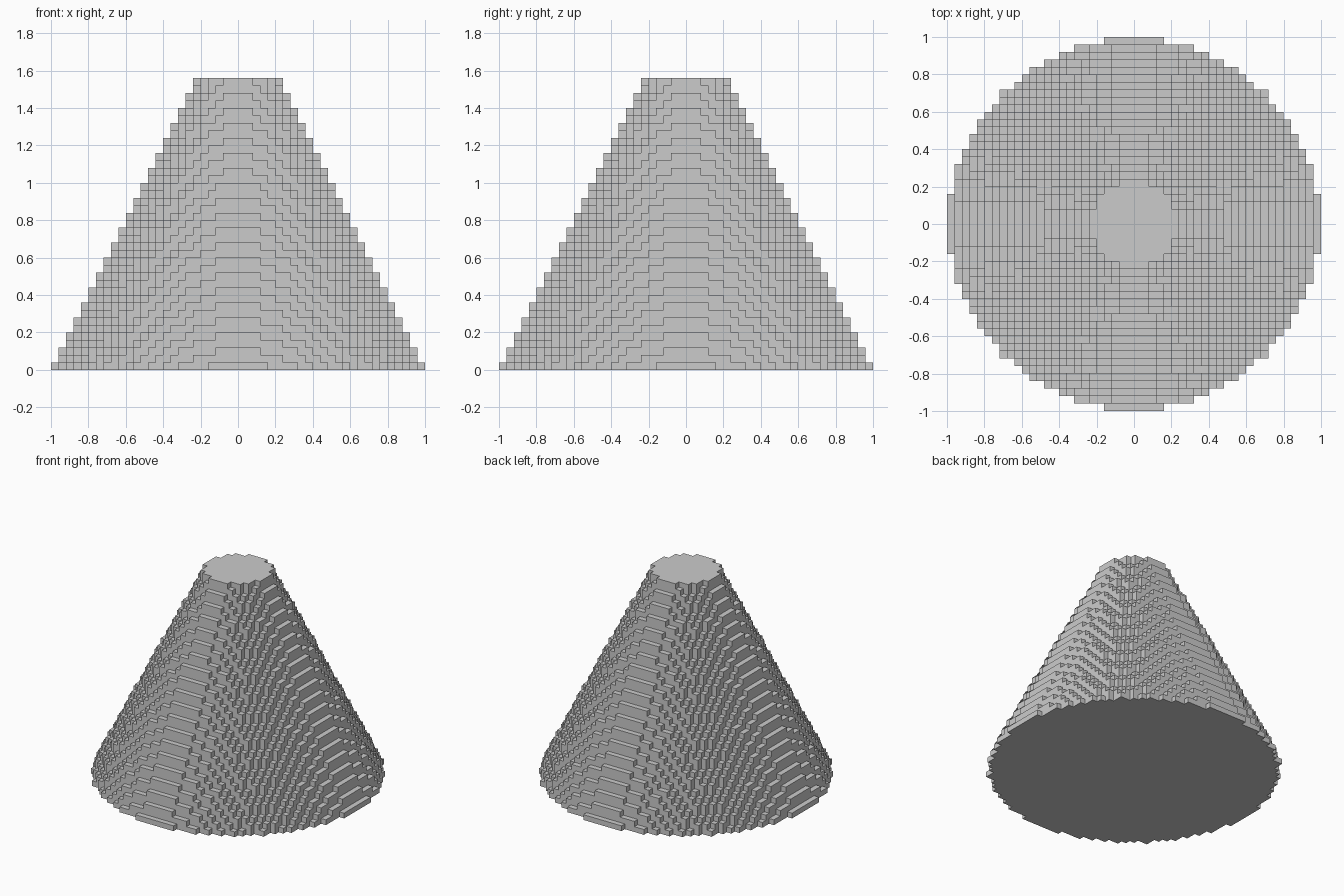
import bpy
import bmesh
from mathutils import Vector

cube = bpy.data.objects.get("Cube")
if cube:
    bpy.data.objects.remove(cube, do_unlink=True)

CELL = 0.04      # edge of one block
HALF = 25        # blocks from the axis to the rim
LAYERS = 39      # stacked block layers


def filled(x, y, z):
    """True where a block's centre lies inside the truncated cone."""
    if not 0 <= z < LAYERS:
        return False
    radius = HALF - (z + 0.5) / 2
    return (x + 0.5) ** 2 + (y + 0.5) ** 2 <= radius ** 2


def add_side(bm, centre, axis, sign):
    """Add one outward-facing square of a block."""
    normal, u, v = Vector(), Vector(), Vector()
    normal[axis], u[(axis + 1) % 3], v[(axis + 2) % 3] = sign, 1, sign
    corners = [centre + (normal + a * u + b * v) / 2
               for a, b in ((-1, -1), (1, -1), (1, 1), (-1, 1))]
    bm.faces.new([bm.verts.new(c * CELL) for c in corners])


# Stepped cone: only the exposed block sides are built
bm = bmesh.new()
for z in range(LAYERS):
    for x in range(-HALF, HALF):
        for y in range(-HALF, HALF):
            if not filled(x, y, z):
                continue
            centre = Vector((x + 0.5, y + 0.5, z + 0.5))
            for axis in range(3):
                for sign in (-1, 1):
                    near = [x, y, z]
                    near[axis] += sign
                    if not filled(*near):
                        add_side(bm, centre, axis, sign)
bmesh.ops.remove_doubles(bm, verts=bm.verts, dist=CELL / 100)

mesh = bpy.data.meshes.new("stepped_cone")
bm.to_mesh(mesh)
bm.free()
cone = bpy.data.objects.new("stepped_cone", mesh)
bpy.context.collection.objects.link(cone)

# Plain grey
grey = bpy.data.materials.new("plain_grey")
grey.use_nodes = True
colour = (0.6, 0.6, 0.6, 1)
grey.diffuse_color = colour
grey.node_tree.nodes["Principled BSDF"].inputs["Base Color"].default_value = colour
mesh.materials.append(grey)
